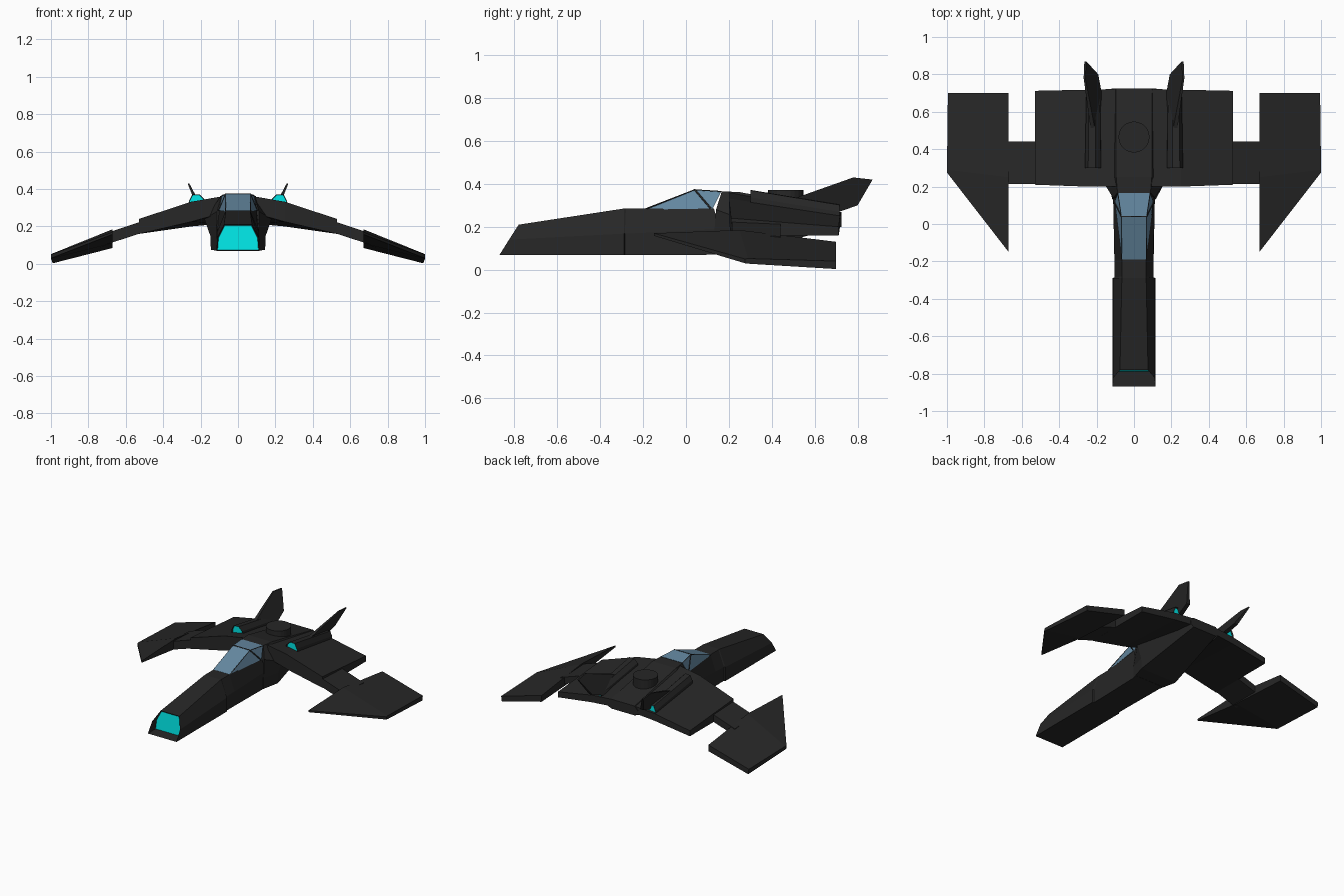
import bpy, bmesh
from mathutils import Vector

if "Cube" in bpy.data.objects:
    bpy.data.objects.remove(bpy.data.objects["Cube"])


def material(name, rgb):
    m = bpy.data.materials.new(name)
    m.diffuse_color = (*rgb, 1)
    m.use_nodes = True
    m.node_tree.nodes["Principled BSDF"].inputs["Base Color"].default_value = m.diffuse_color
    return m


DARK = material("dark_hull", (0.02, 0.02, 0.02))
GLASS = material("canopy_glass", (0.13, 0.25, 0.36))
GLOW = material("cyan_glow", (0.0, 0.8, 0.8))


def finish(name, bm, mats, mirror):
    bmesh.ops.recalc_face_normals(bm, faces=bm.faces)
    me = bpy.data.meshes.new(name)
    bm.to_mesh(me)
    bm.free()
    ob = bpy.data.objects.new(name, me)
    bpy.context.collection.objects.link(ob)
    for m in mats:
        me.materials.append(m)
    if mirror:
        ob.modifiers.new("mirror", 'MIRROR')
    return ob


def loft_bm(sections):
    """Skin closed loops of equal length and cap both ends."""
    bm = bmesh.new()
    rings = [[bm.verts.new(p) for p in s] for s in sections]
    n = len(rings[0])
    for a, b in zip(rings, rings[1:]):
        for i in range(n):
            j = (i + 1) % n
            bm.faces.new((a[i], a[j], b[j], b[i]))
    front = bm.faces.new(rings[0])
    back = bm.faces.new(rings[-1])
    return bm, front, back


def loft(name, sections, mat=DARK, mirror=False):
    return finish(name, loft_bm(sections)[0], [mat], mirror)


def whole(half):
    """Complete a right-half outline with its mirror image."""
    return half + [(-x, y, z) for x, y, z in reversed(half)]


# Long nose hull with a recessed glowing intake
bm, intake, _ = loft_bm([whole(h) for h in (
    [(.115, -.87, .068), (.112, -.825, .14), (.075, -.78, .21)],
    [(.115, -.29, .068), (.113, -.29, .168), (.065, -.29, .285)],
    [(.105, -.285, .068), (.105, -.285, .168), (.065, -.28, .285)],
    [(.105, -.19, .068), (.105, -.19, .172), (.065, -.19, .285)],
    [(.112, .16, .07), (.112, .16, .19), (.1, .13, .285)])])
bmesh.ops.recalc_face_normals(bm, faces=bm.faces)
bmesh.ops.inset_region(bm, faces=[intake], thickness=.008)
for v in intake.verts:
    v.co.y = -.79 + (v.co.z - .07) * .1
intake.material_index = 1
finish("nose_hull", bm, [DARK, GLOW], False)

# Rear body, belly sweeping up to the tail
loft("rear_body", [whole(h) for h in (
    [(.112, .13, .07), (.115, .13, .15), (.112, .14, .28), (.088, .167, .365)],
    [(.145, .25, .075), (.148, .25, .15), (.18, .25, .24), (.095, .25, .362)],
    [(.095, .725, .2), (.12, .725, .215), (.12, .725, .24), (.095, .725, .268)])])

# Canopy and its frame bars
loft("canopy", [whole(h) for h in (
    [(.065, -.19, .28), (.065, -.19, .286)],
    [(.102, .11, .285), (.066, .04, .375)],
    [(.102, .125, .285), (.085, .165, .366)])], GLASS)


def bar(name, points, r=.005):
    cu = bpy.data.curves.new(name, 'CURVE')
    cu.dimensions = '3D'
    cu.bevel_depth = r
    cu.bevel_resolution = 0
    sp = cu.splines.new('POLY')
    sp.points.add(len(points) - 1)
    for p, co in zip(sp.points, points):
        p.co = (*co, 1)
    ob = bpy.data.objects.new(name, cu)
    cu.materials.append(DARK)
    bpy.context.collection.objects.link(ob)


bar("canopy_hoop", whole([(.102, .115, .285), (.066, .04, .373)]))
for s, side in ((1, "right"), (-1, "left")):
    bar("canopy_rail_" + side, [(s * .066, -.185, .284), (s * .066, .04, .372),
                                (s * .085, .165, .364)], .003)

# Hatch disc on the back
bm = bmesh.new()
bmesh.ops.create_cone(bm, cap_ends=True, segments=24, radius1=.083,
                      radius2=.083, depth=.09)
bmesh.ops.translate(bm, verts=bm.verts, vec=(0, .465, .326))
finish("hatch_disc", bm, [DARK], False)


def span(x, front, rear):
    """Wing section: (y, bottom z, top z) at leading and trailing edge."""
    return [(x, front[0], front[1]), (x, front[0], front[2]),
            (x, rear[0], rear[2]), (x, rear[0], rear[1])]


# Inner wings, connecting struts, swept outer panels
loft("inner_wing", [span(.09, (.2, .27, .36), (.722, .215, .266)),
                    span(.25, (.2, .225, .332), (.718, .2, .252)),
                    span(.53, (.21, .16, .24), (.712, .16, .2))], mirror=True)
loft("wing_strut", [span(.5, (.215, .17, .232), (.44, .17, .222)),
                    span(.7, (.215, .105, .165), (.44, .105, .155))], mirror=True)
loft("outer_panel", [
    [(.67, -.15, .158), (.67, .25, .11), (.67, .7, .085),
     (.67, .7, .13), (.67, .25, .185), (.67, -.15, .17)],
    [(1, .275, .03), (1, .29, .028), (.99, .7, .003),
     (.995, .7, .04), (1, .29, .052), (1, .275, .05)]], mirror=True)

# Engine pods with glowing ends
pod = [(.168, .3, .29), (.262, .3, .28), (.262, .3, .337), (.245, .3, .37),
       (.205, .3, .372), (.178, .3, .345)]
tail = [(x + (.215 - x) * .15, .715, z - .068) for x, y, z in pod]
bm, front, back = loft_bm([pod, tail])
bmesh.ops.recalc_face_normals(bm, faces=bm.faces)
for f in (front, back):
    bmesh.ops.inset_region(bm, faces=[f], thickness=.004)
    f.material_index = 1
    bmesh.ops.translate(bm, verts=f.verts, vec=-f.normal * .01)
finish("engine_pod", bm, [DARK, GLOW], True)

# Canted tail fins
outline = [(.4, .3), (.52, .338), (.78, .43), (.87, .42), (.8, .3), (.7, .265)]


def cant(dx):
    return [(.205 + (z - .3) * .46 + dx * (1.15 - (z - .3) * 6), y, z)
            for y, z in outline]


loft("tail_fin", [cant(-.012), cant(.012)], mirror=True)
